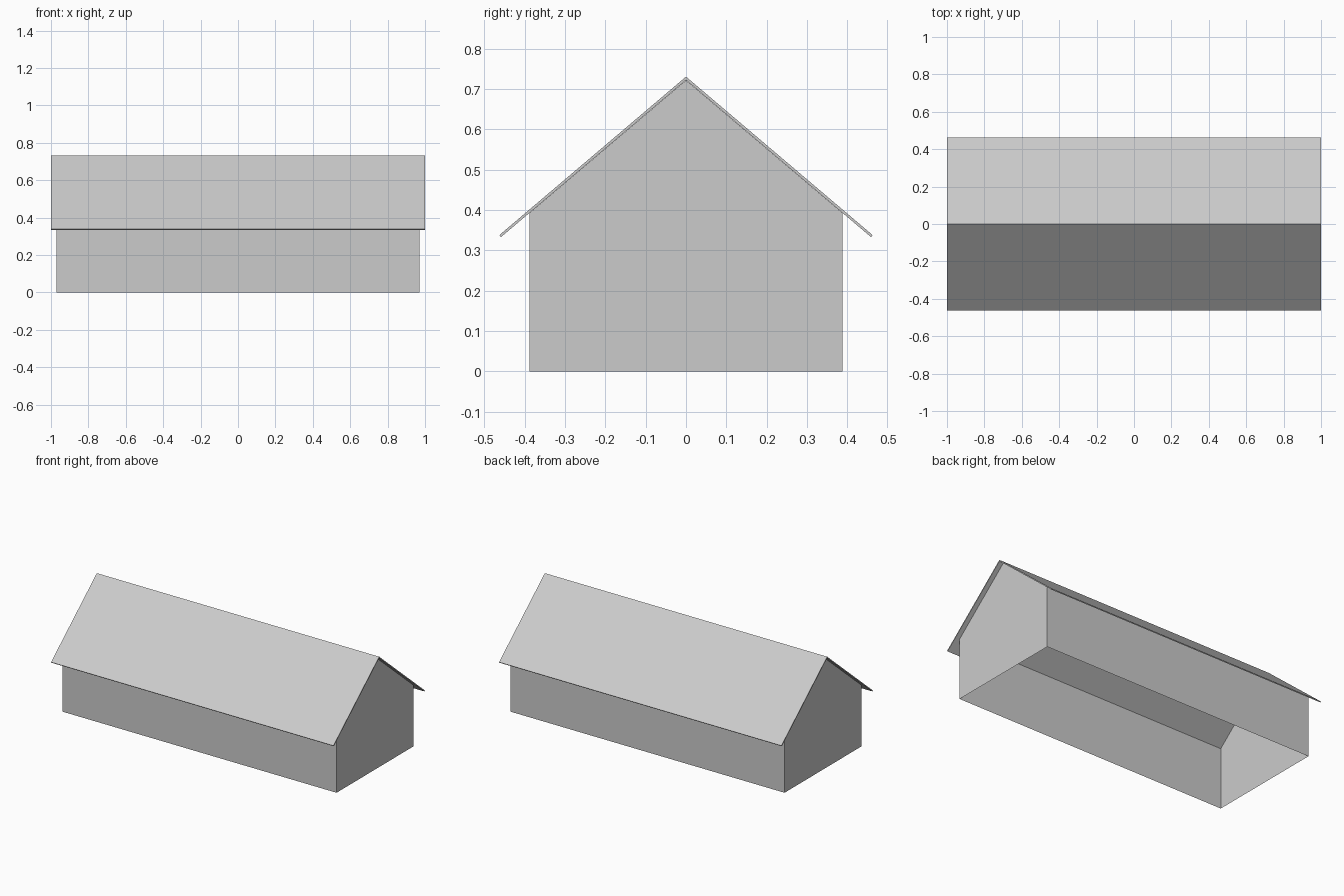
import bpy
import bmesh

cube = bpy.data.objects.get("Cube")
if cube:
    bpy.data.objects.remove(cube, do_unlink=True)

GREY = (0.6, 0.6, 0.6, 1)
grey = bpy.data.materials.new("plain grey")
grey.use_nodes = True
grey.diffuse_color = GREY
grey.node_tree.nodes["Principled BSDF"].inputs["Base Color"].default_value = GREY


def extrude_profile(name, profile, half_length, skip_sides=()):
    """Sweep a (y, z) profile along x, leaving out any open sides."""
    bm = bmesh.new()
    ends = [[bm.verts.new((x, y, z)) for y, z in profile]
            for x in (-half_length, half_length)]
    bm.faces.new(ends[0][::-1])
    bm.faces.new(ends[1])
    count = len(profile)
    for i in range(count):
        if i not in skip_sides:
            j = (i + 1) % count
            bm.faces.new((ends[0][i], ends[0][j], ends[1][j], ends[1][i]))
    mesh = bpy.data.meshes.new(name)
    bm.to_mesh(mesh)
    bm.free()
    mesh.materials.append(grey)
    obj = bpy.data.objects.new(name, mesh)
    bpy.context.collection.objects.link(obj)
    return obj


# Thin walls with gable ends, open underneath and below the roof
extrude_profile("walls", [(-0.388, 0), (0.388, 0), (0.388, 0.393),
                          (0, 0.722), (-0.388, 0.393)], 0.97,
                skip_sides=(0, 2, 3))

# Overhanging pitched roof with square-cut eaves
extrude_profile("roof", [(0, 0.731), (-0.463, 0.338), (-0.459, 0.333),
                         (0, 0.7225), (0.459, 0.333), (0.463, 0.338)], 1.0)
